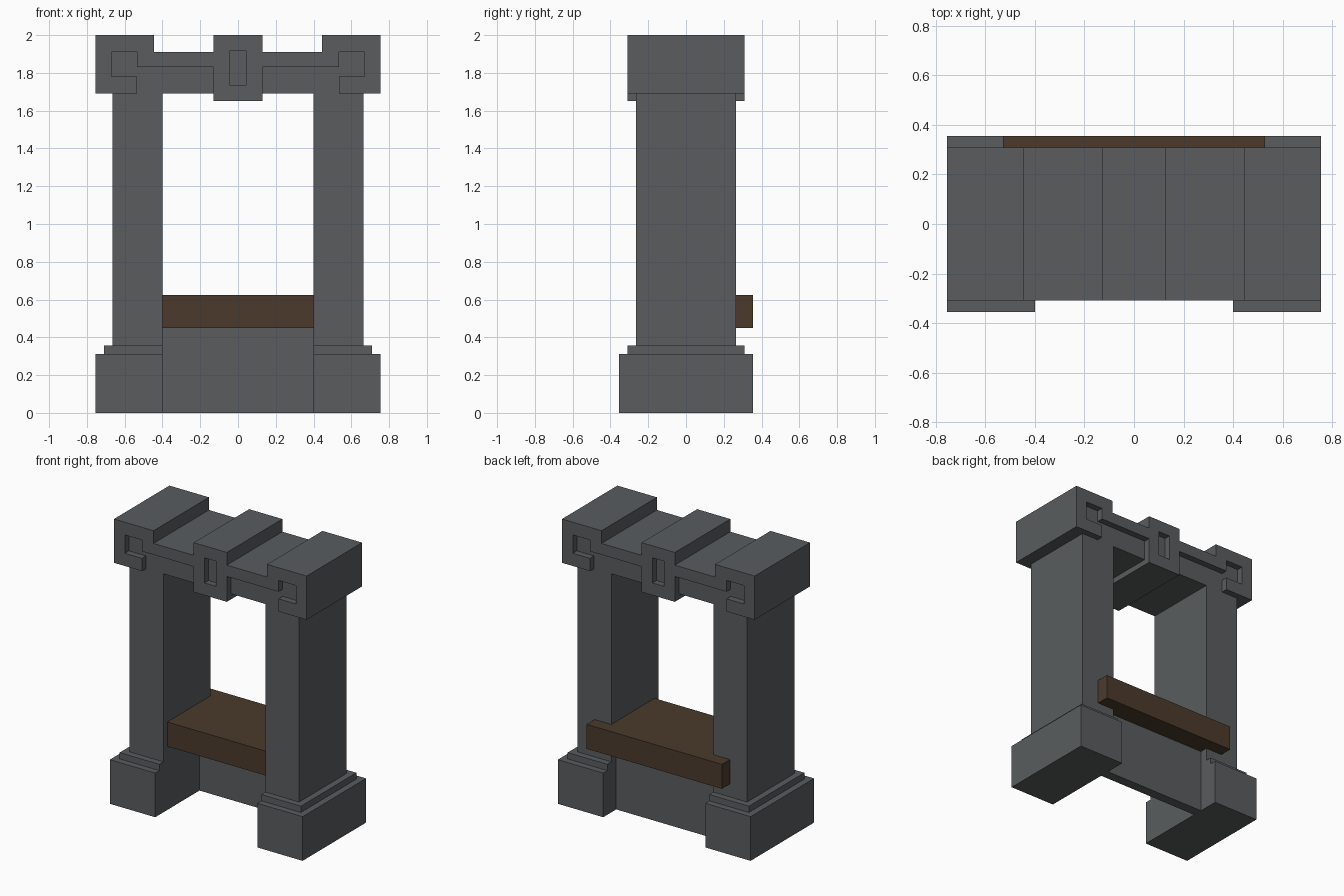
import bpy
import bmesh
from mathutils import Vector

cube = bpy.data.objects.get("Cube")
if cube:
    bpy.data.objects.remove(cube, do_unlink=True)


def material(name, rgb):
    mat = bpy.data.materials.new(name)
    mat.use_nodes = True
    mat.diffuse_color = (*rgb, 1)
    bsdf = next(n for n in mat.node_tree.nodes if n.type == "BSDF_PRINCIPLED")
    bsdf.inputs["Base Color"].default_value = (*rgb, 1)
    return mat


STONE = material("grey stone", (0.1, 0.108, 0.113))
WOOD = material("dark wood", (0.07, 0.042, 0.025))


def extrude(name, points, depth, mat):
    """Solid made from a closed outline of 3D points pushed along depth."""
    bm = bmesh.new()
    face = bm.faces.new([bm.verts.new(p) for p in points])
    moved = bmesh.ops.extrude_face_region(bm, geom=[face])["geom"]
    bmesh.ops.translate(bm, vec=Vector(depth),
                        verts=[v for v in moved if isinstance(v, bmesh.types.BMVert)])
    bmesh.ops.recalc_face_normals(bm, faces=bm.faces)
    mesh = bpy.data.meshes.new(name)
    bm.to_mesh(mesh)
    bm.free()
    mesh.materials.append(mat)
    obj = bpy.data.objects.new(name, mesh)
    bpy.context.collection.objects.link(obj)
    return obj


def across(name, outline, half_depth, mat):
    """Front outline (x, z) extruded symmetrically from front to back."""
    return extrude(name, [(x, -half_depth, z) for x, z in outline],
                   (0, 2 * half_depth, 0), mat)


def box(name, x, y, z, mat):
    pts = [(x[0], y[0], z[0]), (x[1], y[0], z[0]), (x[1], y[1], z[0]), (x[0], y[1], z[0])]
    return extrude(name, pts, (0, 0, z[1] - z[0]), mat)


SHAFT, STEP, FOOT = 0.265, 0.31, 0.355   # half depths
INNER = 0.4                              # inner face of both pillars

# Pillars with stepped feet, and the sunken fret panels above them
fret = [(0.13, 1.69), (0.535, 1.69), (0.535, 1.78), (0.67, 1.78),
        (0.67, 1.91), (0.535, 1.91), (0.535, 1.83), (0.13, 1.83)]
for side, s in (("left", 1), ("right", -1)):
    for part, outer, half, z in (("foot", 0.755, FOOT, (0, 0.313)),
                                 ("foot_step", 0.71, STEP, (0.313, 0.358)),
                                 ("pillar", 0.665, SHAFT, (0.358, 1.69))):
        box(f"{side}_{part}", (s * INNER, s * outer), (-half, half), z, STONE)
    across(f"{side}_fret_panel", [(s * x, z) for x, z in fret], SHAFT, STONE)

# Lintel with raised end blocks, central keystone and hooked fretwork
half = [(0.13, 1.65), (0.13, 1.83), (0.535, 1.83), (0.535, 1.91), (0.67, 1.91),
        (0.67, 1.78), (0.535, 1.78), (0.535, 1.69), (0.755, 1.69), (0.755, 2),
        (0.445, 2), (0.445, 1.91), (0.13, 1.91), (0.13, 2)]
lintel = across("lintel", half + [(-x, z) for x, z in reversed(half)], STEP, STONE)

# Slots sunk in both faces of the keystone
for side, s in (("front", -1), ("back", 1)):
    cutter = box(f"{side}_slot_cutter", (-0.045, 0.045), (s * SHAFT, s * 0.4),
                 (1.737, 1.915), STONE)
    cutter.hide_render = True
    cutter.hide_viewport = True
    cut = lintel.modifiers.new(f"{side}_slot", "BOOLEAN")
    cut.operation = "DIFFERENCE"
    cut.solver = "EXACT"
    cut.object = cutter

# Low wall under the counter
box("low_wall", (-INNER, INNER), (0.14, 0.21), (0, 0.45), STONE)

# Counter board, wider where it passes behind the pillars
plan = [(INNER, -0.22), (INNER, SHAFT), (0.53, SHAFT), (0.53, FOOT)]
plan += [(-x, y) for x, y in reversed(plan)]
extrude("counter_board", [(x, y, 0.45) for x, y in plan], (0, 0, 0.173), WOOD)
